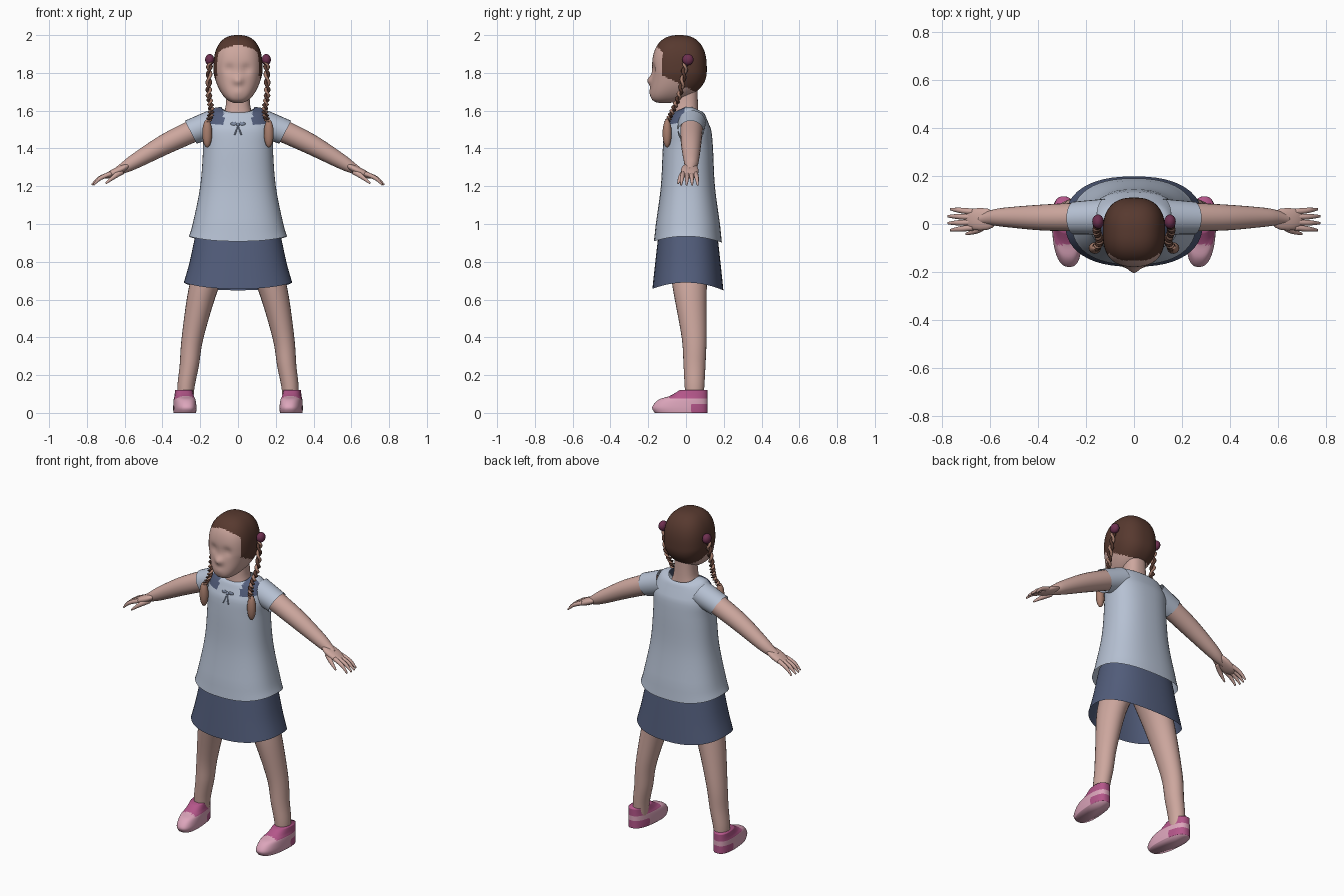
import bpy, bmesh, math
from mathutils import Vector

cube = bpy.data.objects.get("Cube")
if cube:
    bpy.data.objects.remove(cube)


def material(name, hex_code):
    def linear(byte):
        c = byte / 255
        return c / 12.92 if c <= 0.04 else ((c + 0.055) / 1.055) ** 2.4
    colour = [linear(byte) for byte in bytes.fromhex(hex_code)] + [1]
    mat = bpy.data.materials.new(name)
    mat.use_nodes = True
    mat.diffuse_color = colour
    shader = mat.node_tree.nodes["Principled BSDF"]
    shader.inputs["Base Color"].default_value = colour
    shader.inputs["Roughness"].default_value = 0.8
    return mat


SKIN = material("skin", "CDA79E")
HAIR = material("dark brown hair", "57392F")
BRAID = material("light brown braid", "A97F6E")
BLOUSE = material("pale blue cloth", "B6C1D3")
NAVY = material("navy cloth", "525D7B")
RIBBON = material("grey blue ribbon", "8390A8")
PINK = material("light pink", "DCA5BB")
ROSE = material("dark pink", "B4568A")
PLUM = material("plum", "6E3050")

X, Y, Z = Vector((1, 0, 0)), Vector((0, 1, 0)), Vector((0, 0, 1))
ARM_UP = Vector((0.46, 0, 0.89))


def rounded(angle, power):
    """Point on a unit superellipse."""
    return [math.copysign(abs(value) ** (2 / power), value)
            for value in (math.cos(angle), math.sin(angle))]


def finish(name, bm, mats, mirror, warp, rule):
    if warp:
        for vert in bm.verts:
            warp(vert.co)
    bmesh.ops.recalc_face_normals(bm, faces=bm.faces)
    if rule:
        for face in bm.faces:
            face.material_index = int(rule(face.calc_center_median()))
    mesh = bpy.data.meshes.new(name)
    bm.to_mesh(mesh)
    bm.free()
    for mat in mats:
        mesh.materials.append(mat)
    mesh.shade_smooth()
    ob = bpy.data.objects.new(name, mesh)
    bpy.context.collection.objects.link(ob)
    if mirror:
        ob.modifiers.new("mirror", "MIRROR").use_mirror_merge = False


def smooth_rows(rows, steps):
    """Catmull-Rom interpolation through the given sections."""
    out = []
    last = len(rows) - 1
    for i in range(last):
        around = [rows[max(0, min(last, i + k))] for k in (-1, 0, 1, 2)]
        for step in range(steps):
            t = step / steps
            out.append([q + t / 2 * (r - p + t * (2 * p - 5 * q + 4 * r - s
                                                  + t * (3 * q - p - 3 * r + s)))
                        for p, q, r, s in zip(*around)])
    return out + [rows[-1]]


def loft(name, rows, mats, u=X, v=Y, n=24, steps=5, power=2, caps=True,
         mirror=False, warp=None, rule=None):
    """Skin over sections (x, y, z, half size along u, half size along v)."""
    bm = bmesh.new()
    rings = []
    for x, y, z, ru, rv in smooth_rows(rows, steps):
        ring = []
        for k in range(n):
            c, s = rounded(math.tau * k / n, power)
            ring.append(bm.verts.new(Vector((x, y, z)) + u * c * ru + v * s * rv))
        rings.append(ring)
    for low, high in zip(rings, rings[1:]):
        for k in range(n):
            bm.faces.new((low[k - 1], low[k], high[k], high[k - 1]))
    if caps:
        bm.faces.new(rings[0])
        bm.faces.new(rings[-1])
    finish(name, bm, mats, mirror, warp, rule)


def garment(name, sections, mats, y=0.01, **options):
    """Upright loft from sections (height, half width, half depth)."""
    loft(name, [(0, y, z, w, d) for z, w, d in sections], mats, n=48, power=2.4, **options)


def limb(name, points, mats, **options):
    """Mirrored round tube from points (x, y, z, radius)."""
    loft(name, [(*p, p[-1]) for p in points], mats, mirror=True, **options)


def ball(name, loc, size, mats, n=16, power=2, mirror=False, warp=None, rule=None):
    bm = bmesh.new()
    bmesh.ops.create_uvsphere(bm, u_segments=n, v_segments=n, radius=1)
    for vert in bm.verts:
        ring, height = rounded(math.asin(max(-1, min(1, vert.co.z))), power)
        c, s = rounded(math.atan2(vert.co.y, vert.co.x), power)
        unit = (c * ring, s * ring, height)
        vert.co = [o + a * b for o, a, b in zip(loc, unit, size)]
    finish(name, bm, mats, mirror, warp, rule)


# Head: narrow jaw, nose, shallow eye sockets and a painted hairline
def bump(dx, dz, width):
    return math.exp(-(dx * dx + dz * dz) / width ** 2)


def face_shape(p):
    jaw = max(0, (1.8 - p.z) / 0.17)
    p.x *= 1 - 0.25 * jaw
    p.y -= 0.09 * jaw ** 2
    if p.y < -0.08:
        nose = bump(p.x, p.z - 1.76, 0.025)
        eyes = bump(abs(p.x) - 0.045, p.z - 1.82, 0.025)
        lips = bump(p.x, p.z - 1.7, 0.025)
        p.y += 0.012 * eyes - 0.024 * nose - 0.006 * lips


def hairline(c):
    crown = c.z > 1.945 - 3 * c.x ** 2
    return crown or (c.y > -0.125 and c.z > 1.725 - c.y / 2)


ball("head", (0, -0.035, 1.82), (0.13, 0.145, 0.18), [SKIN, HAIR], n=72, power=2.5,
     warp=face_shape, rule=hairline)
garment("neck", [(1.5, 0.13, 0.08), (1.6, 0.07, 0.065), (1.75, 0.06, 0.06)], [SKIN], y=0)

# Hair ties, twisted braids and loose tails
ball("hair_ties", (0.15, 0.01, 1.87), (0.024, 0.03, 0.03), [PLUM], mirror=True)
path = smooth_rows([(0.15, 0, 1.86), (0.155, -0.03, 1.7),
                    (0.142, -0.07, 1.6), (0.158, -0.1, 1.54)], 18)
for label, side, mat in (("dark", 1, HAIR), ("light", -1, BRAID)):
    limb(label + "_braid_strands",
         [(x + side * 0.009 * math.cos(i * 0.75), y + side * 0.009 * math.sin(i * 0.75), z, 0.009)
          for i, (x, y, z) in enumerate(path)], [mat], n=8, steps=1)
ball("braid_tails", (0.163, -0.1, 1.48), (0.026, 0.024, 0.075), [BRAID], mirror=True)


# Blouse with dipped neckline, curved hem and navy collar patches
def blouse_shape(p):
    top = max(0, min(1, (p.z - 1.5) * 10))
    hem = max(0, (1 - p.z) / 0.07)
    p.z += top * (min(p.y, 0) - max(p.y - 0.03, 0)) * 0.45 - hem * p.y ** 2


def collar(c):
    return c.z > 1.53 and c.y < 0 and 0.075 < abs(c.x) < 0.165


garment("blouse", [(0.935, 0.26, 0.18), (1, 0.24, 0.17), (1.2, 0.2, 0.143), (1.4, 0.185, 0.133),
                   (1.5, 0.186, 0.123), (1.6, 0.15, 0.096), (1.62, 0.09, 0.078)],
        [BLOUSE, NAVY], caps=False, warp=blouse_shape, rule=collar)
limb("sleeves", [(0.12, 0.03, 1.535, 0.075), (0.25, 0.025, 1.486, 0.068)],
     [BLOUSE], u=Y, v=ARM_UP, caps=False)

# Ribbon bow at the neckline
ball("bow_knot", (0, -0.1, 1.525), (0.01, 0.01, 0.01), [RIBBON])
ball("bow_loops", (0.022, -0.1, 1.53), (0.018, 0.005, 0.01), [RIBBON], mirror=True)
limb("bow_ends", [(0, -0.104, 1.52, 0.004), (0.018, -0.122, 1.47, 0.004)], [RIBBON], n=8)


# Skirt, longer at front and back
def skirt_hem(p):
    p.z -= max(0, 0.9 - p.z) * 5 * p.y ** 2


garment("skirt", [(0.97, 0.22, 0.152), (0.8, 0.256, 0.174), (0.69, 0.287, 0.188)],
        [NAVY], caps=False, warp=skirt_hem)


# Arms, sloping palms, fingers and thumbs
def palm_slope(p):
    p.z -= 0.45 * (p.x - 0.64)


limb("arms", [(0.2, 0.03, 1.51, 0.06), (0.38, 0.027, 1.425, 0.054), (0.54, 0.028, 1.335, 0.04),
              (0.6, 0.026, 1.3, 0.03), (0.64, 0.02, 1.28, 0.02)], [SKIN], u=Y, v=ARM_UP)
ball("palms", (0.64, 0.02, 1.28), (0.07, 0.047, 0.022), [SKIN], power=2.3, mirror=True,
     warp=palm_slope)
for name, side in (("index", -1.5), ("middle", -0.5), ("ring", 0.5), ("little", 1.5)):
    y, reach = 0.018 + side * 0.022, 0.09 - 0.01 * abs(side)
    limb(name + "_fingers",
         [(0.67, y, 1.268, 0.013), (0.69 + reach / 2, y + side * 0.004, 1.243, 0.011),
          (0.69 + reach, y + side * 0.007, 1.207, 0.005)], [SKIN], u=Y, v=ARM_UP, n=10)
limb("thumbs", [(0.61, 0, 1.28, 0.017), (0.65, -0.025, 1.255, 0.014), (0.7, -0.042, 1.215, 0.005)],
     [SKIN], u=Y, v=ARM_UP, n=10)

# Legs, slightly deeper than wide
limb("legs", [(0.278, 0.045, 0.05, 0.045), (0.275, 0.045, 0.14, 0.052), (0.258, 0.045, 0.25, 0.058),
              (0.24, 0.043, 0.4, 0.066), (0.182, 0.02, 0.66, 0.09), (0.11, 0.015, 0.85, 0.11)],
     [SKIN], u=X * 0.88)


# Shoes with dark straps and heels, all sections lined up at the heel
def toe_in(p):
    p.x += 0.08 * p.y


def shoe_trim(c):
    return (c.z > 0.075 and c.y > -0.085) or (0 < c.z < 0.042 and c.y > 0.03)


loft("shoes", [(0.284, 0.115 - length, z, 0.03 + length / 5, length)
               for z, length in ((0, 0.14), (0.03, 0.147), (0.07, 0.13), (0.09, 0.1), (0.12, 0.075))],
     [PINK, ROSE], n=40, power=2.5, mirror=True, warp=toe_in, rule=shoe_trim)
